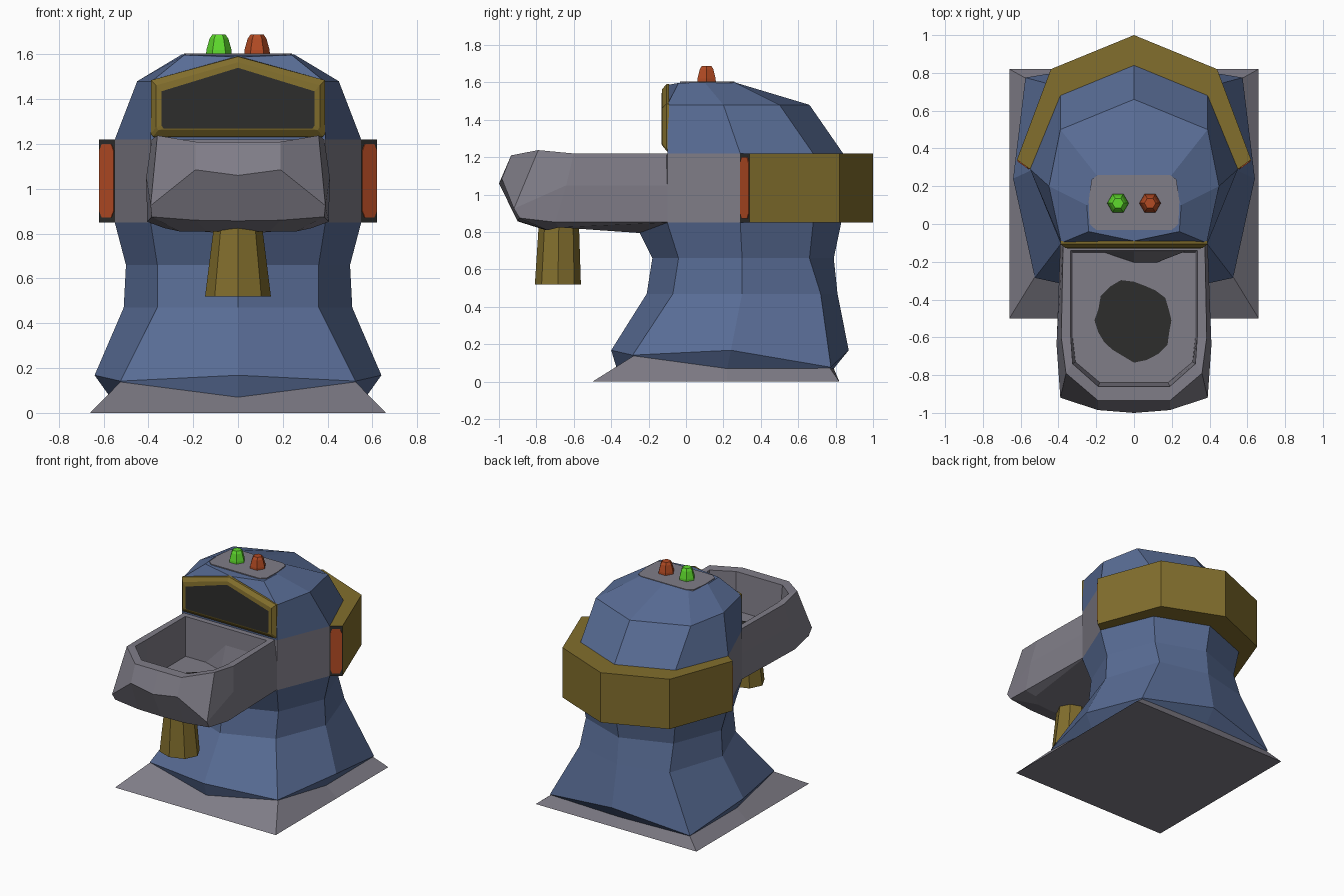
import bpy, bmesh, math, random
random.seed(4)


def material(name, rgb):
    m = bpy.data.materials.new(name)
    m.diffuse_color = (*rgb, 1)
    return m


BLUE = material("slate blue", (.098, .15, .30))
GREY = material("warm grey", (.215, .205, .245))
GOLD = material("dull gold", (.223, .156, .026))
BLACK = material("black", (.026, .026, .025))
RED = material("orange red", (.45, .07, .017))
GREEN = material("bright green", (.114, .70, .026))


def mirror(half):
    """Close a half outline (first and last point on x = 0) into a full loop."""
    return half + [(-p[0], *p[1:]) for p in reversed(half[1:-1])]


def loft(name, loops, mats, rule=lambda i, j: 0, end_mat=0):
    """Skin a stack of equal loops and cap both ends."""
    bm = bmesh.new()
    rings = [[bm.verts.new(p) for p in loop] for loop in loops]
    n = len(rings[0])
    for i in range(len(rings) - 1):
        a, b = rings[i], rings[i + 1]
        for j in range(n):
            k = (j + 1) % n
            f = bm.faces.new((a[j], a[k], b[k], b[j]))
            f.material_index = rule(i, j)
    bm.faces.new(rings[0][::-1]).material_index = rule(0, 0)
    bm.faces.new(rings[-1]).material_index = end_mat
    bmesh.ops.recalc_face_normals(bm, faces=bm.faces[:])
    me = bpy.data.meshes.new(name)
    bm.to_mesh(me)
    bm.free()
    for m in mats:
        me.materials.append(m)
    ob = bpy.data.objects.new(name, me)
    bpy.context.collection.objects.link(ob)
    return ob


def circle(x, y, z, r, n, turn=0.0, ry=None):
    ry = ry or r
    return [(x + r * math.cos(2 * math.pi * k / n + turn),
             y + ry * math.sin(2 * math.pi * k / n + turn), z) for k in range(n)]


# Body: eight-sided rings from square foot to domed head
# (each half ring: front, front corner, side, back corner, back)
body_rings = [
    [(0, -.50, 0), (.66, -.50, 0), (.66, .22, 0), (.66, .82, 0), (0, .82, 0)],
    [(0, -.37, .07), (.525, -.28, .138), (.57, .22, .07), (.57, .77, .072), (0, .79, .07)],
    [(0, -.40, .168), (.525, -.285, .142), (.64, .24, .168), (.575, .775, .077), (0, .87, .168)],
    [(0, -.21, .47), (.36, -.07, .47), (.51, .30, .47), (.37, .72, .47), (0, .81, .47)],
    [(0, -.18, .66), (.36, -.04, .66), (.50, .30, .66), (.36, .66, .66), (0, .79, .66)],
    [(0, -.25, .80), (.39, -.10, .85), (.55, .29, .85), (.39, .68, .85), (0, .83, .85)],
    [(0, -.10, 1.22), (.39, -.10, 1.22), (.55, .29, 1.22), (.39, .68, 1.22), (0, .84, 1.22)],
    [(0, -.10, 1.53), (.385, -.10, 1.48), (.45, .20, 1.48), (.39, .50, 1.48), (0, .66, 1.48)],
    [(0, -.09, 1.588), (.24, -.04, 1.597), (.25, .10, 1.60), (.20, .26, 1.60), (0, .26, 1.60)],
]


def body_rule(i, j):
    # grey foot, and grey cheeks on the front half of the head band
    return 1 if i == 0 or (i == 5 and j in (0, 1, 6, 7)) else 0


loft("body", [mirror(r) for r in body_rings], [BLUE, GREY], body_rule)

# Grey pad on top of the head
pad = [(0, -.032), (.20, -.032), (.235, 0), (.24, .12), (.225, .235), (.19, .26), (0, .26)]
loft("top_pad", [mirror([(x, y, z) for x, y in pad]) for z in (1.596, 1.604)], [GREY])

# Bowl: outside from keel to rim, then down the inside to the floor
# (each half loop: back middle, back corner, side, front corner, nose side, nose)
bowl = [
    [(0, -.25, .795), (.385, -.10, .85), (.33, -.68, .825), (.26, -.74, .81), (.14, -.75, .81), (0, -.74, .81)],
    [(0, -.10, .86), (.39, -.10, .855), (.405, -.70, .853), (.385, -.89, .875), (.19, -.90, .86), (0, -.90, .857)],
    [(0, -.10, 1.05), (.39, -.10, 1.05), (.41, -.64, 1.05), (.39, -.92, .925), (.19, -.985, 1.085), (0, -1.0, 1.06)],
    [(0, -.10, 1.22), (.375, -.10, 1.22), (.385, -.60, 1.22), (.36, -.79, 1.238), (.19, -.935, 1.21), (0, -.935, 1.21)],
    [(0, -.14, 1.22), (.335, -.14, 1.22), (.335, -.60, 1.22), (.325, -.74, 1.23), (.19, -.86, 1.21), (0, -.86, 1.21)],
    [(0, -.15, .93), (.325, -.15, .93), (.325, -.60, .93), (.31, -.73, .93), (.18, -.84, .93), (0, -.84, .93)],
]
loft("bowl", [mirror(r) for r in bowl], [GREY])

# Ragged dark stain on the bowl floor
edge = [.21 * random.uniform(.9, 1.08) for _ in range(20)]
stain = [(r * math.cos(k * math.pi / 10), -.51 + r * math.sin(k * math.pi / 10))
         for k, r in enumerate(edge)]
loft("bowl_stain", [[(x, y, z) for x, y in stain] for z in (.928, .935)], [BLACK])

# Gold band around the back of the head, dark end faces
band = mirror([(0, 1.0), (.44, .82), (.62, .34), (.55, .29), (.39, .675), (0, .83)])
loft("back_band", [[(x, y, z) for x, y in band] for z in (.85, 1.22)], [GOLD, BLACK],
     lambda i, j: 1 if j in (2, 7) else 0)

# Red lamp plates on the band ends
for s, side in ((1, "right"), (-1, "left")):
    loops = []
    for off in (-.001, .005):
        prof = [(.05, .90), (.2, .872), (.8, .872), (.95, .90),
                (.95, 1.17), (.8, 1.2), (.2, 1.2), (.05, 1.17)]
        loops.append([(s * (.55 + .07 * t + .58 * off), .29 + .05 * t - .81 * off, z)
                      for t, z in prof])
    loft(side + "_lamp", loops, [RED])

# House-shaped window: bevelled gold frame with a dark pane
frame = []
for y, w, low, eave, peak in ((-.09, .388, 1.225, 1.485, 1.592), (-.105, .388, 1.235, 1.485, 1.59),
                              (-.127, .365, 1.262, 1.462, 1.565), (-.130, .342, 1.27, 1.435, 1.54)):
    frame.append(mirror([(0, y, low), (w - .01, y, low), (w, y, low + .012), (w, y, eave), (0, y, peak)]))
loft("window", frame, [GOLD, BLACK], end_mat=1)

# Gold spout under the bowl
loft("spout", [circle(0, -.685, .52, .147, 8, 0, .123),
               circle(0, -.68, .83, .108, 8, 0, .108)], [GOLD])

# Two buttons on top
for x, mat, name in ((-.085, GREEN, "green_button"), (.085, RED, "red_button")):
    loft(name, [circle(x, .11, z, r, 6) for z, r in
                ((1.59, .058), (1.62, .056), (1.67, .042), (1.688, .03))], [mat])
